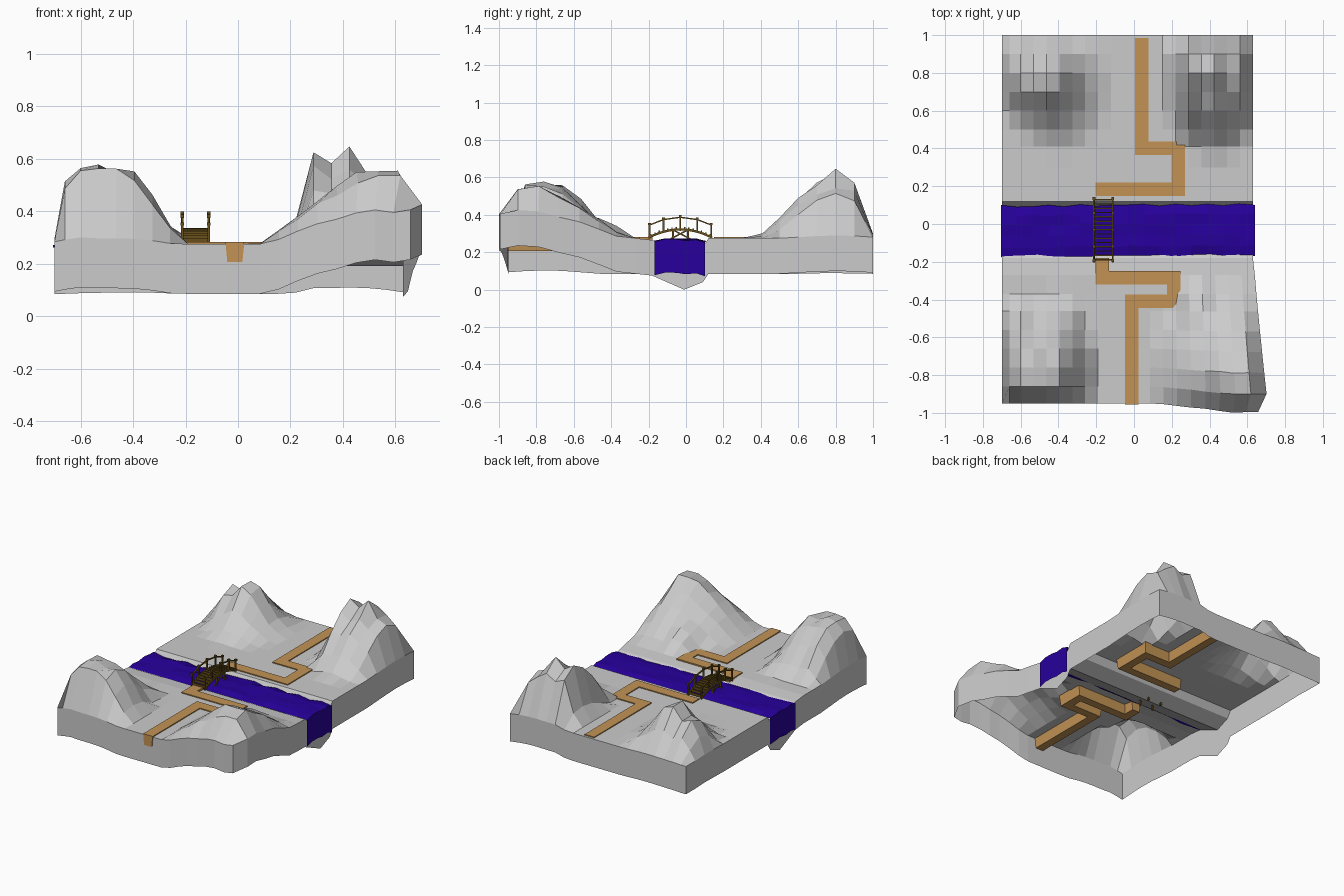
import bpy, bmesh, math, random
from mathutils import Vector, Matrix

if "Cube" in bpy.data.objects:
    bpy.data.objects.remove(bpy.data.objects["Cube"])

random.seed(4)


def finish(bm, name, color=None):
    me = bpy.data.meshes.new(name)
    bmesh.ops.recalc_face_normals(bm, faces=bm.faces)
    bm.to_mesh(me)
    bm.free()
    ob = bpy.data.objects.new(name, me)
    bpy.context.collection.objects.link(ob)
    if color:
        m = bpy.data.materials.get(name.split("_")[0]) or bpy.data.materials.new(name.split("_")[0])
        m.diffuse_color = color
        m.use_nodes = True
        m.node_tree.nodes["Principled BSDF"].inputs["Base Color"].default_value = m.diffuse_color
        me.materials.append(m)
    return ob


def grid(bm, xs, ys, point):
    v = [[bm.verts.new(point(x, y)) for x in xs] for y in ys]
    for j in range(len(ys) - 1):
        for i in range(len(xs) - 1):
            bm.faces.new((v[j][i], v[j][i + 1], v[j + 1][i + 1], v[j + 1][i]))
    bm.edges.index_update()


def drop_edges(bm, edges, depth):
    r = bmesh.ops.extrude_edge_only(bm, edges=edges)["geom"]
    for g in r:
        if isinstance(g, bmesh.types.BMVert):
            g.co.z -= depth


# mountain peaks: x, y, height, x radius, y radius, steepness (over 1 gives a flat top)
PEAKS = [
    (-.58, -.76, .30, .18, .37, 1.5), (-.46, -.76, .28, .25, .37, 1.4), (-.38, -.50, .10, .13, .14, 1),
    (.50, -.78, .29, .42, .46, 1.12), (.60, -.85, .25, .40, .42, 1.12), (.34, -.44, .13, .13, .15, 1),
    (-.44, .75, .34, .22, .27, 1), (-.58, .78, .24, .14, .24, 1.1), (-.42, .75, .17, .27, .35, 1),
    (.30, .80, .43, .09, .38, 1), (.42, .80, .38, .26, .42, 1.05), (.52, .80, .28, .17, .36, 1.2),
]
# river bed heights on the matching grid lines
BED = {-.18: .265, -.09: .225, -.01: .19, .09: .23, .12: .275}
YS = [-.95, -.86, -.76, -.66, -.56, -.46, -.37, -.27, *BED, .2, .3, .41, .5, .6, .7, .8, .9, 1.0]
XS = [-.7, -.66] + [-.6 + .0683 * i for i in range(19)]


def land(x, y):
    if y in BED:
        return (x, y, BED[y])
    h = 0
    for px, py, ph, rx, ry, k in PEAKS:
        d = math.hypot((x - px) / rx, (y - py) / ry)
        h = max(h, ph * min(1, k * (1 - d)))
    h *= random.uniform(.92, 1.04)
    # the front right corner stays high and bulges, other borders drop
    corner = x > 0 and y < 0
    if x < -.69 or x > .62 or y < -.94 or y > .99:
        h *= .62 if corner else .12
    z = .275 + h
    if corner:
        t = max(0, (-.1 - y) / .78)
        x += .075 * min(1, t) ** 1.3 * (x / .63) ** 2
        if y < -.94:
            x -= .03 * (x / .63) ** 4
        if x > .12:
            y -= .05 * min(1, t) ** 3 * min(1, (x - .12) / .4) * random.uniform(.8, 1)
    return (x, y, z)


# terrain sheet with an open skirt
bm = bmesh.new()
grid(bm, XS, YS, land)
drop_edges(bm, [e for e in bm.edges if e.is_boundary], .19)
finish(bm, "terrain")

# river sheet with ripples and end walls
bm = bmesh.new()
RX = [-.705 + 1.345 * i / 16 for i in range(17)]
RY = [-.175, -.12, -.06, 0, .05, .1]


def water(x, y):
    edge = y in (RY[0], RY[-1])
    wobble = random.uniform(-.006, .006)
    return (x, y + wobble + .008 * x, (.256 if edge else .268) + wobble)


grid(bm, RX, RY, water)
ends = [e for e in bm.edges if e.is_boundary
        and (all(v.co.x < -.7 for v in e.verts) or all(v.co.x > .635 for v in e.verts))]
drop_edges(bm, ends, .18)
finish(bm, "river", (.02, .0, .33, 1))


# winding dirt paths, mitred at each corner
def path(name, pts, top=.282, half=.036, depth=.075):
    p = [Vector(q) for q in pts]
    dirs = [(b - a).normalized() for a, b in zip(p, p[1:])]
    norms = [Vector((-d.y, d.x)) for d in dirs]
    bm = bmesh.new()
    rings = []
    for i, c in enumerate(p):
        if i in (0, len(p) - 1):
            n = norms[min(i, len(norms) - 1)]
        else:
            n = norms[i - 1] + norms[i]
        ring = []
        for s, k, z in ((1, 1, top), (-1, 1, top), (-1, .8, top - depth), (1, .8, top - depth)):
            q = c + n * s * half * k
            ring.append(bm.verts.new((q.x, q.y, z)))
        rings.append(ring)
    for a, b in zip(rings, rings[1:]):
        for k in range(4):
            bm.faces.new((a[k], a[(k + 1) % 4], b[(k + 1) % 4], b[k]))
    bm.faces.new(rings[0])
    bm.faces.new(rings[-1])
    finish(bm, name, (.54, .29, .09, 1))


path("path_south", [(-.012, -.955), (-.012, -.41), (.21, -.41), (.21, -.285), (-.168, -.285), (-.168, -.18)])
path("path_north", [(.04, .985), (.04, .40), (.235, .40), (.235, .185), (-.205, .185)])


# arched wooden bridge
def beam(bm, a, b, w, h):
    a, b = Vector(a), Vector(b)
    d = b - a
    up = Vector((1, 0, 0))
    z = d.normalized()
    if abs(z.x) > .9:
        up = Vector((0, 1, 0))
    y = z.cross(up).normalized()
    x = y.cross(z)
    m = Matrix((x, y, z)).transposed().to_4x4()
    m.translation = (a + b) / 2
    bmesh.ops.create_cube(bm, size=1, matrix=m @ Matrix.Diagonal((w, h, d.length, 1)))


CX, CY, HW, HL = -.162, -.03, .05, .17


def arch(y, base=.278, rise=.044):
    return base + rise * (1 - ((y - CY) / HL) ** 2)


WOOD = (.14, .08, .01, 1)
bm = bmesh.new()
N = 15
for i in range(N):
    y = CY - HL + 2 * HL * (i + .5) / N
    beam(bm, (CX - HW, y, arch(y) + .005), (CX + HW, y, arch(y) + .005), .007, .016)
finish(bm, "wood_deck_slats", WOOD)

stations = [CY + HL * t for t in (-.97, -.53, 0, .53, .97)]
fine = [CY + HL * t / 6 for t in range(-6, 7)]
stringers, rails, posts, braces = (bmesh.new() for _ in range(4))
for x in (CX - HW, CX + HW):
    for a, b in zip(fine, fine[1:]):
        beam(stringers, (x, a, arch(a)), (x, b, arch(b)), .009, .012)
    for a, b in zip(stations, stations[1:]):
        beam(rails, (x, a, arch(a) + .065), (x, b, arch(b) + .065), .008, .007)
    for y in stations:
        beam(posts, (x, y, arch(y) - .008), (x, y, arch(y) + .07), .009, .009)
        beam(posts, (x, y, arch(y) + .064), (x, y, arch(y) + .077), .014, .014)
    # legs and crossed struts standing in the water
    for y in (CY - .04, CY + .04):
        beam(braces, (x, y, .18), (x, y, arch(y)), .011, .011)
    beam(braces, (x, CY - .07, .262), (x, CY + .04, arch(CY + .04)), .007, .008)
    beam(braces, (x, CY + .07, .262), (x, CY - .04, arch(CY - .04)), .007, .008)
for bm, n in ((stringers, "stringers"), (rails, "rails"), (posts, "posts"), (braces, "braces")):
    finish(bm, "wood_" + n, WOOD)
